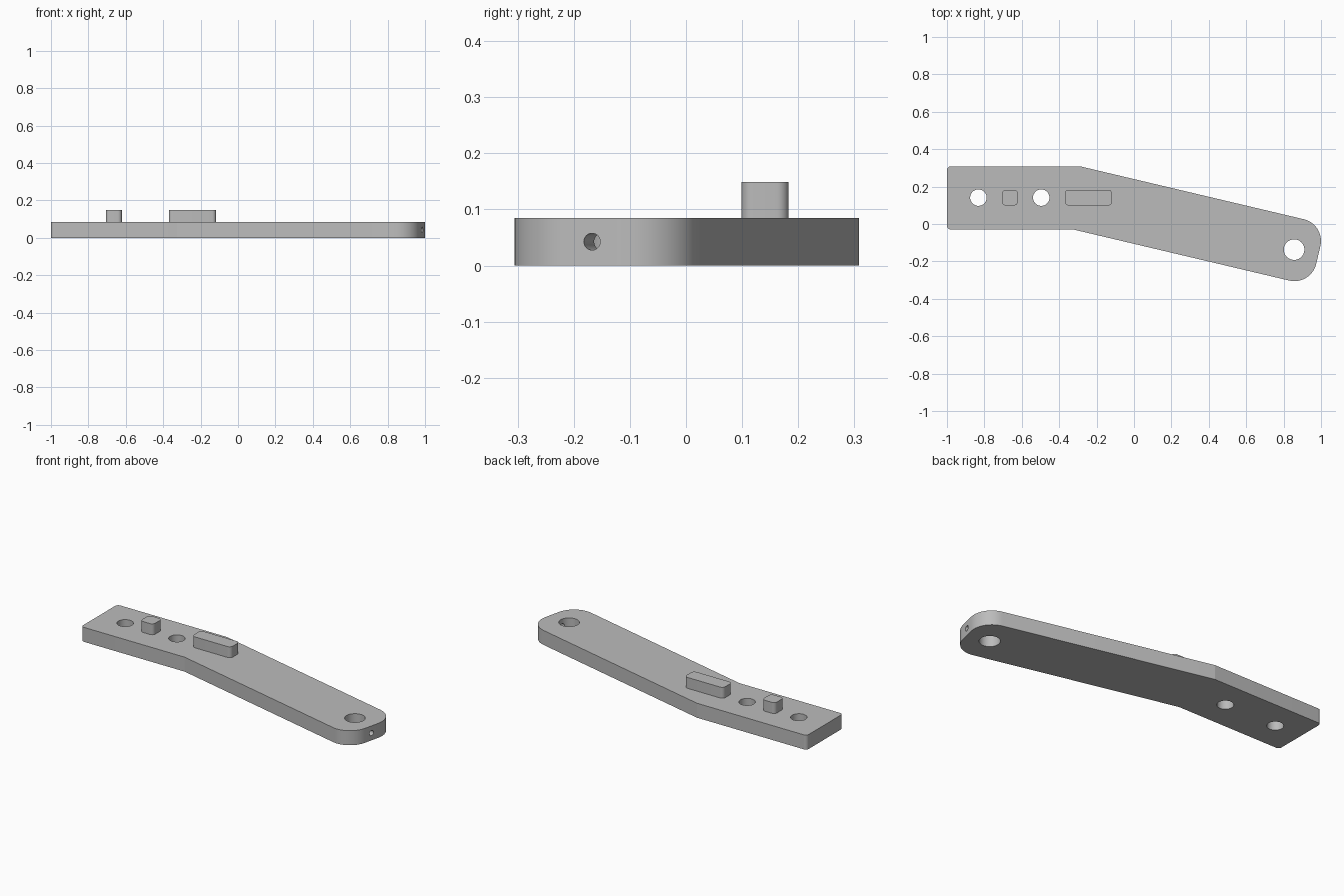
import bpy, bmesh, math
from mathutils import Vector

if "Cube" in bpy.data.objects:
    bpy.data.objects.remove(bpy.data.objects["Cube"], do_unlink=True)

THICK = 0.085
PEG_TOP = 0.149
ROW_Y = 0.141                       # shared centre line of pegs and bolt holes
WIDTH = 0.337
SLOPE = math.radians(-13.3)
ALONG = Vector((math.cos(SLOPE), math.sin(SLOPE)))
ACROSS = Vector((-ALONG.y, ALONG.x))

grey = bpy.data.materials.new("plain grey")
grey.use_nodes = True
grey.diffuse_color = (0.5, 0.5, 0.5, 1)
grey.node_tree.nodes["Principled BSDF"].inputs["Base Color"].default_value = (0.5, 0.5, 0.5, 1)


def rounded(corners, steps=14):
    """Round each (point, radius) corner of a closed outline with an arc."""
    out = []
    for i, (p, r) in enumerate(corners):
        p = Vector(p)
        if r == 0:
            out.append(p)
            continue
        a = (Vector(corners[i - 1][0]) - p).normalized()
        b = (Vector(corners[(i + 1) % len(corners)][0]) - p).normalized()
        half = a.angle(b) / 2
        centre = p + (a + b).normalized() * r / math.sin(half)
        start = p + a * r / math.tan(half) - centre
        end = p + b * r / math.tan(half) - centre
        sweep = start.angle(end)
        for k in range(steps + 1):
            t = k / steps
            out.append(centre + (start * math.sin((1 - t) * sweep)
                                 + end * math.sin(t * sweep)) / math.sin(sweep))
    return out


def prism(name, outline, z0, z1):
    bm = bmesh.new()
    face = bm.faces.new([bm.verts.new((p.x, p.y, z0)) for p in outline])
    top = bmesh.ops.extrude_face_region(bm, geom=[face])["geom"]
    bmesh.ops.translate(bm, vec=(0, 0, z1 - z0),
                        verts=[v for v in top if isinstance(v, bmesh.types.BMVert)])
    bmesh.ops.recalc_face_normals(bm, faces=bm.faces)
    mesh = bpy.data.meshes.new(name)
    bm.to_mesh(mesh)
    bm.free()
    mesh.materials.append(grey)
    obj = bpy.data.objects.new(name, mesh)
    bpy.context.collection.objects.link(obj)
    return obj


def activate(obj):
    bpy.ops.object.select_all(action='DESELECT')
    obj.select_set(True)
    bpy.context.view_layer.objects.active = obj


def drill(target, radius, depth, location, rotation=(0, 0, 0)):
    bpy.ops.mesh.primitive_cylinder_add(vertices=48, radius=radius, depth=depth,
                                        location=location, rotation=rotation)
    cutter = bpy.context.object
    cutter.hide_render = True
    cutter.data.materials.append(grey)
    activate(target)
    mod = target.modifiers.new("hole", 'BOOLEAN')
    mod.operation = 'DIFFERENCE'
    mod.solver = 'EXACT'
    mod.object = cutter
    bpy.ops.object.modifier_apply(modifier=mod.name)
    bpy.data.objects.remove(cutter, do_unlink=True)


# Bent arm plate
top_y = 0.308
low_y = top_y - WIDTH
tip_top = Vector((1.024, -0.002))
tip_low = tip_top - ACROSS * WIDTH
bend_top = -0.287
bend_low = bend_top - WIDTH * math.tan(-SLOPE / 2)
arm = prism("arm_plate", rounded([
    ((-1, low_y), 0.02), ((bend_low, low_y), 0), (tip_low, 0.12),
    (tip_top, 0.12), ((bend_top, top_y), 0), ((-1, top_y), 0.02)]), 0, THICK)

# Bolt holes, pivot hole and the cross drilling from the tip into the pivot hole
pivot = Vector((0.856, -0.137))
for x in (-0.832, -0.496):
    drill(arm, 0.044, 0.4, (x, ROW_Y, 0))
drill(arm, 0.055, 0.4, (pivot.x, pivot.y, 0))
mid = pivot + ALONG * 0.125
drill(arm, 0.015, 0.25, (mid.x, mid.y, THICK / 2), (0, math.pi / 2, SLOPE))

# Locating pegs
parts = [arm]
for name, x0, x1 in (("square_peg", -0.706, -0.621), ("long_peg", -0.37, -0.117)):
    y0, y1 = ROW_Y - 0.042, ROW_Y + 0.042
    outline = rounded([((x0, y0), 0.021), ((x1, y0), 0.021),
                       ((x1, y1), 0.021), ((x0, y1), 0.021)], 8)
    parts.append(prism(name, outline, THICK - 0.01, PEG_TOP))

for part in parts:
    activate(part)
    bpy.ops.object.shade_smooth_by_angle(angle=math.radians(12))
